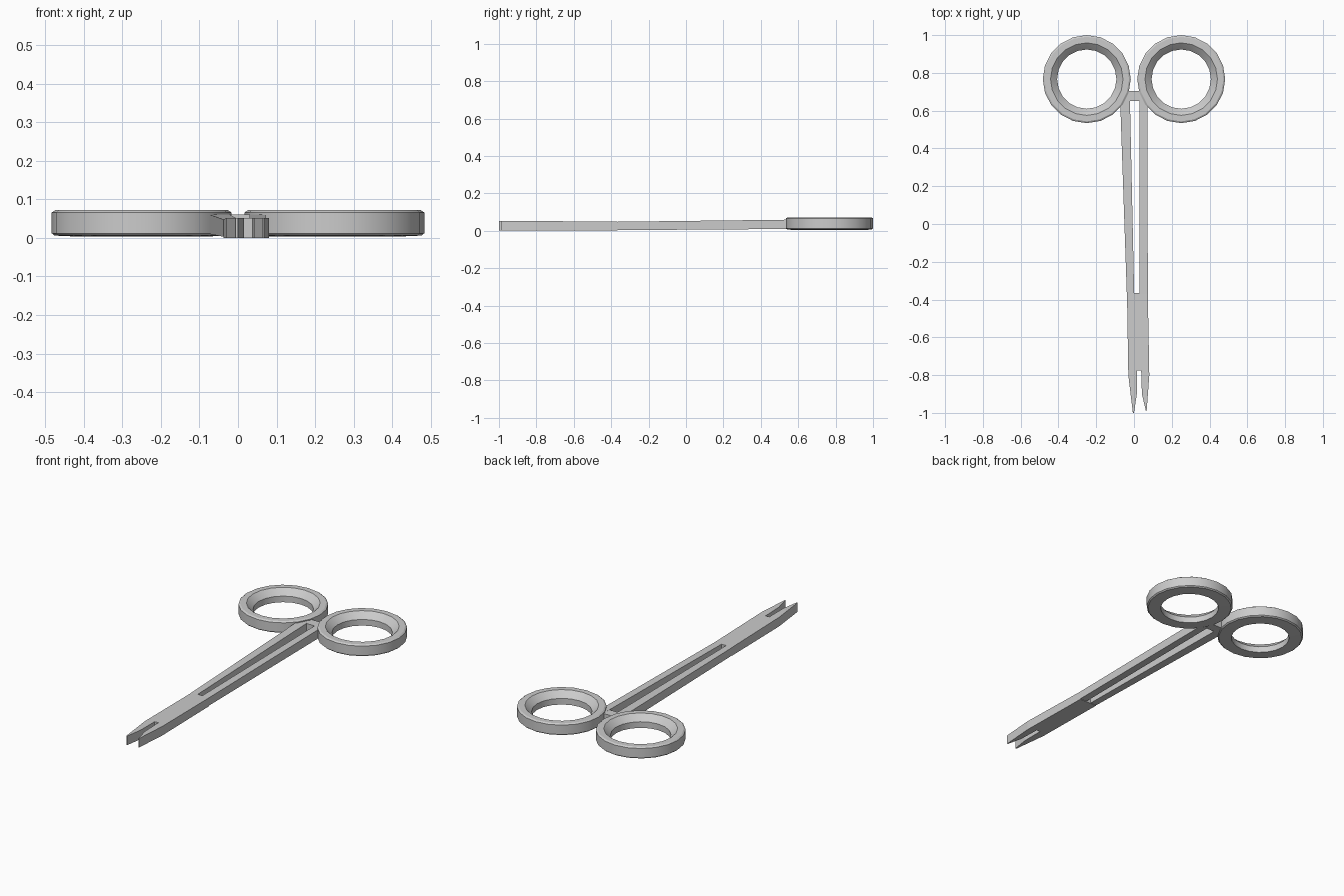
import bpy, bmesh, math

if "Cube" in bpy.data.objects:
    bpy.data.objects.remove(bpy.data.objects["Cube"])


def add_object(name, bm, smooth=False):
    bmesh.ops.recalc_face_normals(bm, faces=bm.faces)
    mesh = bpy.data.meshes.new(name)
    bm.to_mesh(mesh)
    bm.free()
    ob = bpy.data.objects.new(name, mesh)
    bpy.context.collection.objects.link(ob)
    if smooth:
        bpy.ops.object.select_all(action='DESELECT')
        ob.select_set(True)
        bpy.context.view_layer.objects.active = ob
        bpy.ops.object.shade_smooth_by_angle(angle=math.radians(25))
    return ob


def slab(name, outline, bottom, top):
    # Outline in x, y; bottom and top are heights as functions of y
    bm = bmesh.new()
    lo = [bm.verts.new((x, y, bottom(y))) for x, y in outline]
    hi = [bm.verts.new((x, y, top(y))) for x, y in outline]
    bm.faces.new(lo[::-1])
    bm.faces.new(hi)
    n = len(outline)
    for i in range(n):
        j = (i + 1) % n
        bm.faces.new((lo[i], lo[j], hi[j], hi[i]))
    return add_object(name, bm)


def ring(name, cx, cy, profile, sides=20):
    # Closed radius/height profile swept around a vertical axis
    bm = bmesh.new()
    loops = []
    for i in range(sides):
        a = math.tau * i / sides
        loops.append([bm.verts.new((cx + r * math.cos(a), cy + r * math.sin(a), z))
                      for r, z in profile])
    n = len(profile)
    for i in range(sides):
        p, q = loops[i], loops[(i + 1) % sides]
        for k in range(n):
            m = (k + 1) % n
            bm.faces.new((p[k], q[k], q[m], p[m]))
    return add_object(name, bm, smooth=True)


# Finger rings with chamfered rims
profile = [(0.157, 0.003), (0.157, 0.038), (0.185, 0.066), (0.192, 0.072),
           (0.224, 0.072), (0.233, 0.066), (0.233, 0.012), (0.226, 0.006)]
for side, name in ((-1, "finger_ring_left"), (1, "finger_ring_right")):
    ring(name, side * 0.25, 0.767, profile)


# Shanks rise gently toward the rings
def shank_bottom(y):
    return 0.003 + 0.007 * (y + 0.37)


def shank_top(y):
    return 0.048 + 0.012 * (y + 0.37)


slab("shank_left", [(-0.038, -0.37), (0.001, -0.37), (-0.022, 0.68), (-0.074, 0.68)],
     shank_bottom, shank_top)
slab("shank_right", [(0.03, -0.37), (0.073, -0.37), (0.072, 0.68), (0.03, 0.68)],
     shank_bottom, shank_top)

# Cross bar joining the shanks between the rings
slab("cross_bar", [(-0.04, 0.65), (0.04, 0.65), (0.032, 0.705), (-0.032, 0.705)],
     lambda y: 0.010, lambda y: 0.060)

# Forked jaw with two pointed tips
slab("forked_jaw",
     [(-0.037, -0.365), (-0.03, -0.8), (-0.006, -1.0), (0.0, -1.0), (0.015, -0.9),
      (0.015, -0.775), (0.038, -0.775), (0.042, -0.9), (0.063, -0.99), (0.067, -0.99),
      (0.081, -0.8), (0.073, -0.365)],
     lambda y: 0.0, lambda y: 0.052 - 0.004 * max(0, (y + 0.8) / 0.435))
